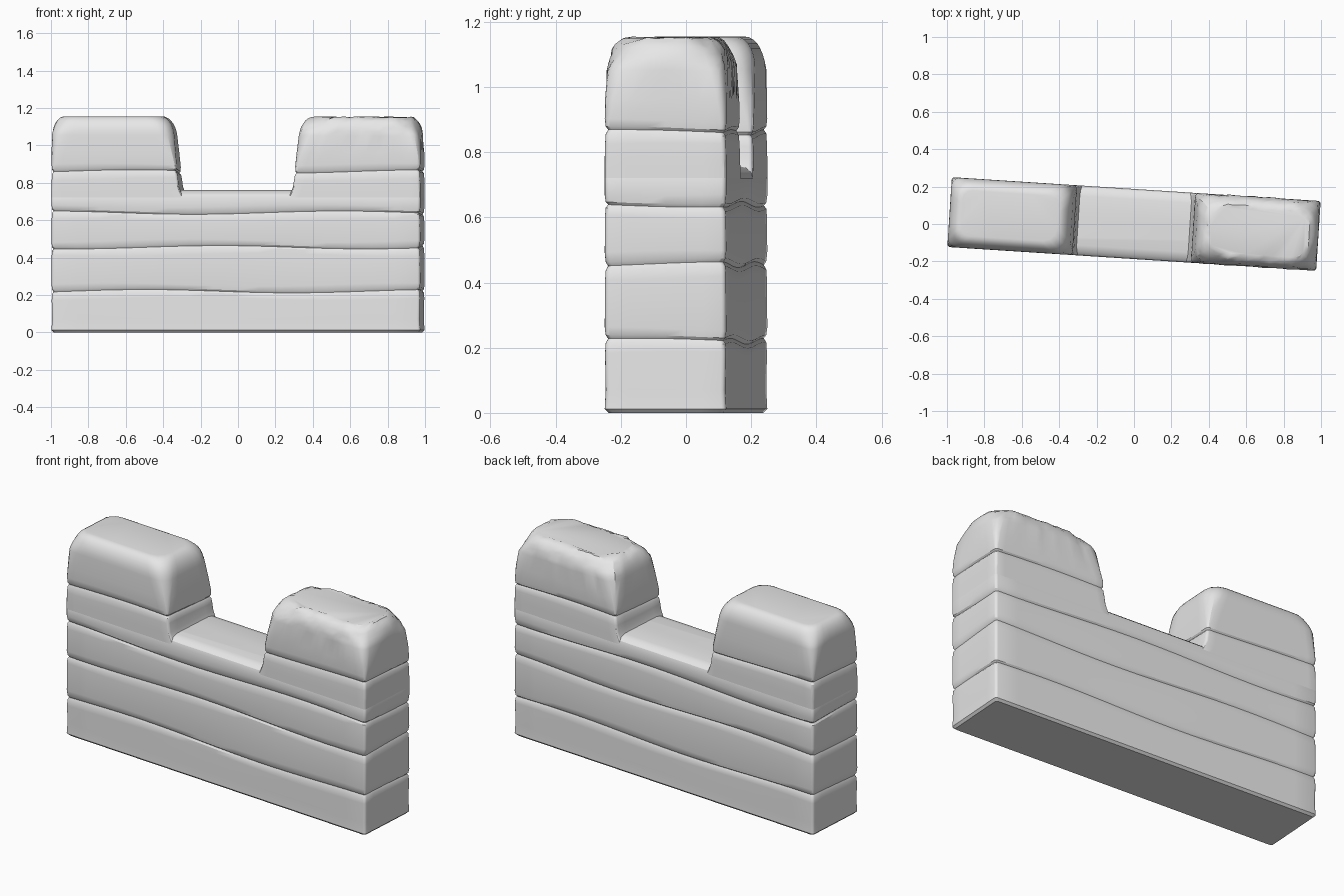
import bpy, bmesh, math, random
from mathutils import Vector

random.seed(4)
cube = bpy.data.objects.get("Cube")
if cube:
    bpy.data.objects.remove(cube, do_unlink=True)

HALF_LEN, HALF_THICK = 0.988, 0.187
SILL, TOP = 0.72, 1.155
TURN = math.radians(-3.7)

stone = bpy.data.materials.new("pale grey stone")
stone.use_nodes = True
stone.diffuse_color = (0.8, 0.8, 0.8, 1)
stone.node_tree.nodes["Principled BSDF"].inputs["Base Color"].default_value = (0.8, 0.8, 0.8, 1)


def ring(x0, x1, t, r0, r1, z):
    """Rounded rectangle at height z, with its own corner radius at each end."""
    corners = [(x1 - r1, t - r1, r1), (x0 + r0, t - r0, r0),
               (x0 + r0, r0 - t, r0), (x1 - r1, r1 - t, r1)]
    arcs = []
    for i, (cx, cy, r) in enumerate(corners):
        angles = [math.radians(90 * i + 30 * s) for s in range(4)]
        arcs.append([Vector((cx + r * math.cos(a), cy + r * math.sin(a), z)) for a in angles])
    points = []
    for i, arc in enumerate(arcs):
        points += arc
        end = arcs[(i + 1) % 4][0]
        steps = 16 if i % 2 == 0 else 6
        points += [arc[-1].lerp(end, s / steps) for s in range(1, steps)]
    return points


def loft(name, rings, cap_bottom):
    """Skin a stack of rings into one object."""
    bm = bmesh.new()
    loops = [[bm.verts.new(p) for p in r] for r in rings]
    n = len(loops[0])
    for low, high in zip(loops, loops[1:]):
        for i in range(n):
            j = (i + 1) % n
            bm.faces.new((low[i], low[j], high[j], high[i]))
    bm.faces.new(loops[-1])
    if cap_bottom:
        bm.faces.new(loops[0][::-1])
    mesh = bpy.data.meshes.new(name)
    bm.to_mesh(mesh)
    bm.free()
    mesh.materials.append(stone)
    obj = bpy.data.objects.new(name, mesh)
    bpy.context.collection.objects.link(obj)
    obj.rotation_euler.z = TURN
    bpy.ops.object.select_all(action='DESELECT')
    obj.select_set(True)
    bpy.context.view_layer.objects.active = obj
    bpy.ops.object.shade_smooth_by_angle(angle=math.radians(30))


def course_joint(z):
    """Levels (height, inset, wavy) of a shallow joint between stone courses."""
    return [(z - 0.04, 0.001, True), (z - 0.012, 0.003, True), (z, 0.01, True),
            (z + 0.01, 0.003, True), (z + 0.035, 0.0, True)]


def wave(points, z):
    for p in points:
        p.z += 0.009 * math.sin(4 * p.x + 5 * p.y + 20 * z)
    return points


# Lower wall with rounded sill
levels = [(0, 0.012, False), (0.012, 0.0, False), (0.07, 0.003, False)]
for joint in (0.22, 0.455, 0.64):
    levels += course_joint(joint)
levels.append((SILL, 0.0, False))
levels += [(SILL + 0.018, 0.006, False), (SILL + 0.032, 0.022, False), (SILL + 0.04, 0.055, False)]
rings = []
for z, inset, wavy in levels:
    x = HALF_LEN - inset
    points = ring(-x, x, HALF_THICK - inset, 0.014, 0.014, z)
    rings.append(wave(points, z) if wavy else points)
loft("lower_wall", rings, True)


# Raised towers at both ends
def tower(name, side, chips, rough):
    levels = [(SILL, 0.0, False), (0.75, 0.0, False), (0.78, 0.0, False)]
    levels += course_joint(0.86) + [(0.96, 0.0, False)]
    round_start = TOP - 0.1
    for step in range(8):
        a = math.radians(90 * step / 7)
        levels.append((round_start + 0.1 * math.sin(a), 0.065 * (1 - math.cos(a)), False))
    rings = []
    for z, inset, wavy in levels:
        # Inner face leans back and flares where it meets the sill
        inner = 0.30 + 0.1 * (z - SILL) - 0.4 * max(0, 0.77 - z) + inset
        outer = HALF_LEN - inset
        grow = min(1, max(0, (z - 0.88) / 0.2))
        r_out, r_in = 0.014 + 0.035 * grow, 0.014 + 0.06 * grow
        if side > 0:
            points = ring(inner, outer, HALF_THICK - inset, r_in, r_out, z)
        else:
            points = ring(-outer, -inner, HALF_THICK - inset, r_out, r_in, z)
        if wavy:
            wave(points, z)
        centre = Vector((side * 0.66, 0, 0.95))
        for p in points:
            if z > 1.04:
                p.z -= rough * random.random()
                p.y += rough * random.uniform(-0.5, 0.5)
            # Chipped corners are knocked in towards the middle
            for cx, cy, size, depth in chips:
                d = (p - Vector((cx, math.copysign(cy, p.y), 1.11))).length
                if d < size:
                    p += (centre - p).normalized() * depth * (1 - d / size)
        rings.append(points)
    loft(name, rings, False)


tower("right_tower", -1, [(-0.95, 0.16, 0.07, 0.015)], 0.0)
tower("left_tower", 1, [(0.43, 0.15, 0.08, 0.03), (0.95, 0.15, 0.1, 0.035)], 0.007)
